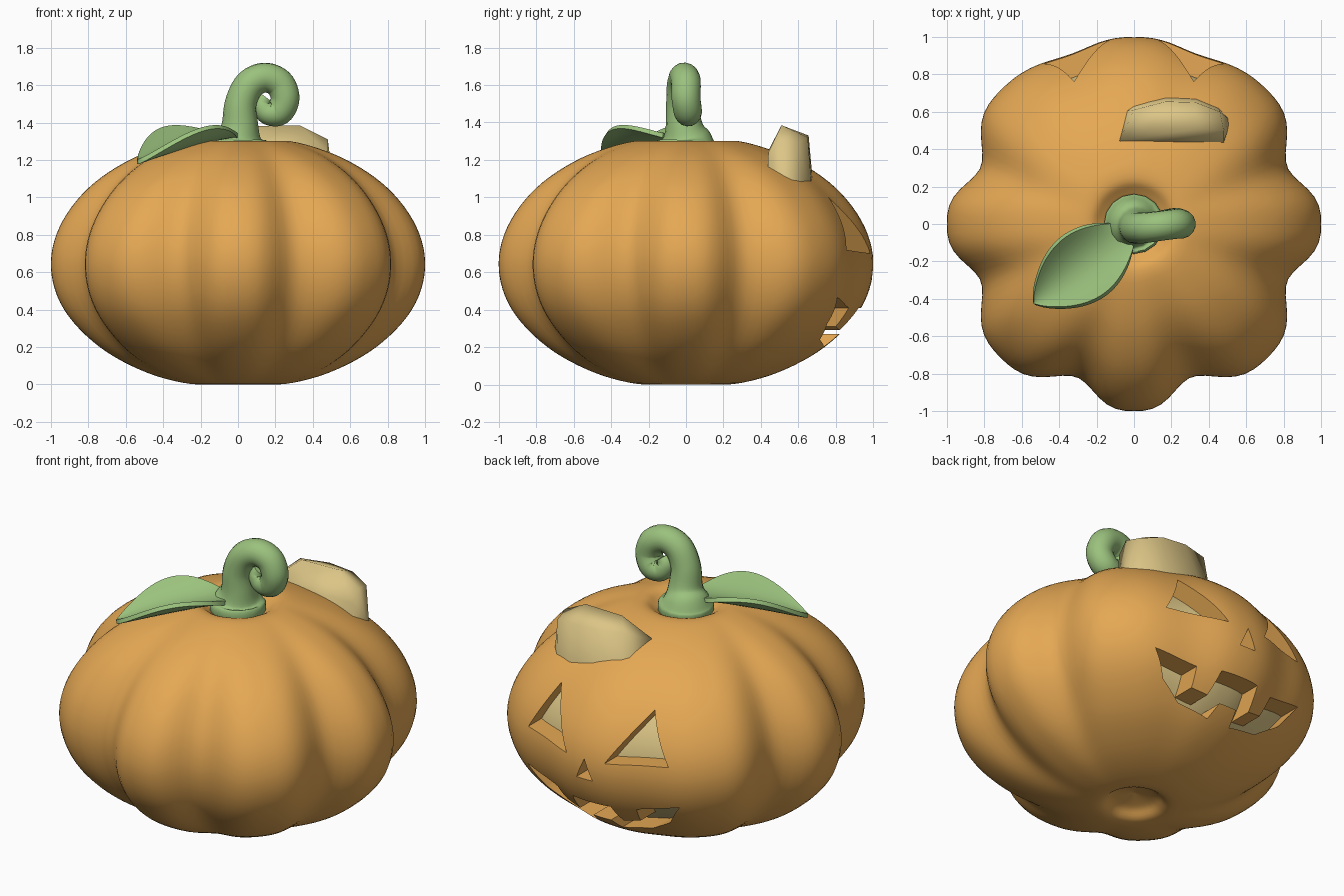
import bpy, bmesh, math
from mathutils import Vector

cube = bpy.data.objects.get("Cube")
if cube:
    bpy.data.objects.remove(cube, do_unlink=True)


def material(name, rgb):
    m = bpy.data.materials.new(name)
    m.use_nodes = True
    m.diffuse_color = (*rgb, 1)
    m.node_tree.nodes["Principled BSDF"].inputs["Base Color"].default_value = (*rgb, 1)
    return m


ORANGE = material("pumpkin orange", (0.78, 0.39, 0.088))
CREAM = material("flesh cream", (0.72, 0.565, 0.24))
GREEN = material("stem green", (0.325, 0.535, 0.205))


def spline(points, steps):
    """Smooth path through points of any dimension."""
    pts = [Vector(p) for p in points]
    out = []
    for i in range(len(pts) - 1):
        a, b = pts[max(i - 1, 0)], pts[i]
        c, d = pts[i + 1], pts[min(i + 2, len(pts) - 1)]
        for s in range(steps):
            t = s / steps
            out.append(0.5 * (2 * b + (c - a) * t + (2 * a - 5 * b + 4 * c - d) * t * t
                              + (3 * b - a - 3 * c + d) * t ** 3))
    return out + [pts[-1]]


def finish(bm, name, mat):
    bmesh.ops.recalc_face_normals(bm, faces=bm.faces)
    me = bpy.data.meshes.new(name)
    bm.to_mesh(me)
    bm.free()
    me.materials.append(mat)
    ob = bpy.data.objects.new(name, me)
    bpy.context.collection.objects.link(ob)
    return ob


def activate(ob):
    bpy.ops.object.select_all(action='DESELECT')
    ob.select_set(True)
    bpy.context.view_layer.objects.active = ob


def smooth(ob, degrees=35):
    activate(ob)
    bpy.ops.object.shade_smooth_by_angle(angle=math.radians(degrees))


def apply_modifier(ob, mod):
    activate(ob)
    bpy.ops.object.modifier_apply(modifier=mod.name)


# Ribbed body: eight broad lobes, the two grooves on the carved face nearly filled
PROFILE = [(0, .08), (.12, .05), (.22, 0), (.48, .06), (.74, .2), (.93, .4), (1, .62),
           (.955, .84), (.8, 1.05), (.56, 1.21), (.28, 1.3), (.17, 1.26), (.1, 1.2), (0, 1.18)]


def lobe(angle):
    warped = angle + math.radians(1.8) * math.sin(4 * angle)
    groove = ((1 - math.cos(8 * warped)) / 2) ** 1.7
    on_face = math.sin(angle) > math.sin(math.pi / 4)
    return 1 + 0.005 * (1 - math.cos(4 * angle)) - (0.035 if on_face else 0.13) * groove


def ribbed_body(name, mat, scale, sides=128):
    bm = bmesh.new()
    rings = []
    for r, z in spline(PROFILE, 6):
        r, z = max(r, 0), min(max(z, 0), 1.3)
        k = min(1, r)
        k = k * k * (3 - 2 * k)
        ring = []
        for i in range(sides):
            a = math.tau * i / sides
            d = scale * r * (1 + (lobe(a) - 1) * k)
            ring.append(bm.verts.new((d * math.cos(a), d * math.sin(a),
                                      0.62 + (z - 0.62) * scale)))
        rings.append(ring)
    for lo, hi in zip(rings, rings[1:]):
        for i in range(sides):
            j = (i + 1) % sides
            bm.faces.new((lo[i], lo[j], hi[j], hi[i]))
    bmesh.ops.remove_doubles(bm, verts=bm.verts, dist=1e-5)
    return finish(bm, name, mat)


body = ribbed_body("pumpkin_body", ORANGE, 1)
flesh = ribbed_body("inner_flesh", CREAM, 0.88)
smooth(flesh)


# Carved face: prisms cut into the back of the body
def prism(bm, outline, y0=0.55, y1=1.3):
    near = [bm.verts.new((x, y0, z)) for x, z in outline]
    far = [bm.verts.new((x, y1, z)) for x, z in outline]
    bm.faces.new(near)
    bm.faces.new(far[::-1])
    for i in range(len(outline)):
        j = (i + 1) % len(outline)
        bm.faces.new((near[i], far[i], far[j], near[j]))


def mirror(outline):
    return [(-x, z) for x, z in reversed(outline)]


eye = [(.13, .70), (.48, .72), (.32, 1.0)]
nose = [(-.055, .575), (.055, .575), (0, .70)]
half_mouth = [(.06, .27), (.08, .2), (.28, .24), (.42, .325), (.52, .465),
              (.27, .41), (.25, .31), (.15, .29), (.13, .41)]
bm = bmesh.new()
for shape in (eye, mirror(eye), nose, half_mouth + mirror(half_mouth)):
    prism(bm, shape)
cutter = finish(bm, "face_cutter", ORANGE)
cutter.hide_render = True
cut = body.modifiers.new("carve", 'BOOLEAN')
cut.operation = 'DIFFERENCE'
cut.solver = 'EXACT'
cut.object = cutter
apply_modifier(body, cut)
bpy.data.objects.remove(cutter, do_unlink=True)
smooth(body)

# Chunk of flesh sticking out of the top: gently sloped top, rounded back
bm = bmesh.new()
for x, y in [(-.08, .43), (.48, .43), (-.08, .6), (0, .65), (.17, .685),
             (.33, .675), (.45, .625), (.52, .55)]:
    bm.verts.new((x, y, 1.0))
for p in [(-.08, .44, 1.25), (.48, .44, 1.24), (.08, .51, 1.38), (.33, .51, 1.385),
          (.48, .5, 1.31), (0, .61, 1.33), (.17, .655, 1.33), (.33, .65, 1.32),
          (.46, .6, 1.29)]:
    bm.verts.new(p)
bmesh.ops.convex_hull(bm, input=bm.verts)
chunk = finish(bm, "flesh_chunk", CREAM)
smooth(chunk, 75)

# Curled stem: tapering tube with a flared base, points are x, y, z, radius
STEM = [(0, 0, 1.2, .15), (0, 0, 1.28, .16), (0, 0, 1.32, .135), (.01, -.01, 1.38, .1),
        (.015, -.02, 1.5, .086), (.06, -.02, 1.6, .082), (.14, -.01, 1.64, .08),
        (.22, 0, 1.61, .08), (.252, 0, 1.53, .078), (.22, .01, 1.46, .076),
        (.16, .01, 1.455, .066), (.13, .01, 1.5, .054), (.15, .01, 1.535, .04)]
path = spline(STEM, 6)
curve = bpy.data.curves.new("stem", 'CURVE')
curve.dimensions = '3D'
curve.bevel_depth = 1
curve.bevel_resolution = 6
curve.use_fill_caps = True
line = curve.splines.new('POLY')
line.points.add(len(path) - 1)
for point, p in zip(line.points, path):
    point.co = (p[0], p[1], p[2], 1)
    point.radius = p[3]
curve.materials.append(GREEN)
stem = bpy.data.objects.new("stem", curve)
bpy.context.collection.objects.link(stem)
activate(stem)
bpy.ops.object.convert(target='MESH')
smooth(bpy.context.view_layer.objects.active, 50)

# Cupped leaf: low middle rib, raised edges, drooping tip
ROWS, COLS = 24, 12
root, tip = Vector((-.05, -.06)), Vector((-.535, -.425))
across = (tip - root).orthogonal().normalized()
bm = bmesh.new()
grid = []
for i in range(ROWS + 1):
    t = i / ROWS
    width = 0.19 * max(math.sin(math.pi * (0.1 + 0.9 * t)), 0.01) ** 0.75
    row = []
    for j in range(COLS + 1):
        s = 2 * j / COLS - 1
        p = root.lerp(tip, t) + across * s * width
        z = 1.33 - 0.09 * t - 0.05 * t * t + 0.095 * s * s * math.sin(math.pi * t)
        row.append(bm.verts.new((p.x, p.y, z)))
    grid.append(row)
for a, b in zip(grid, grid[1:]):
    for j in range(COLS):
        bm.faces.new((a[j], a[j + 1], b[j + 1], b[j]))
leaf = finish(bm, "leaf", GREEN)
thick = leaf.modifiers.new("thickness", 'SOLIDIFY')
thick.thickness = 0.025
thick.offset = 0
apply_modifier(leaf, thick)
smooth(leaf, 50)
